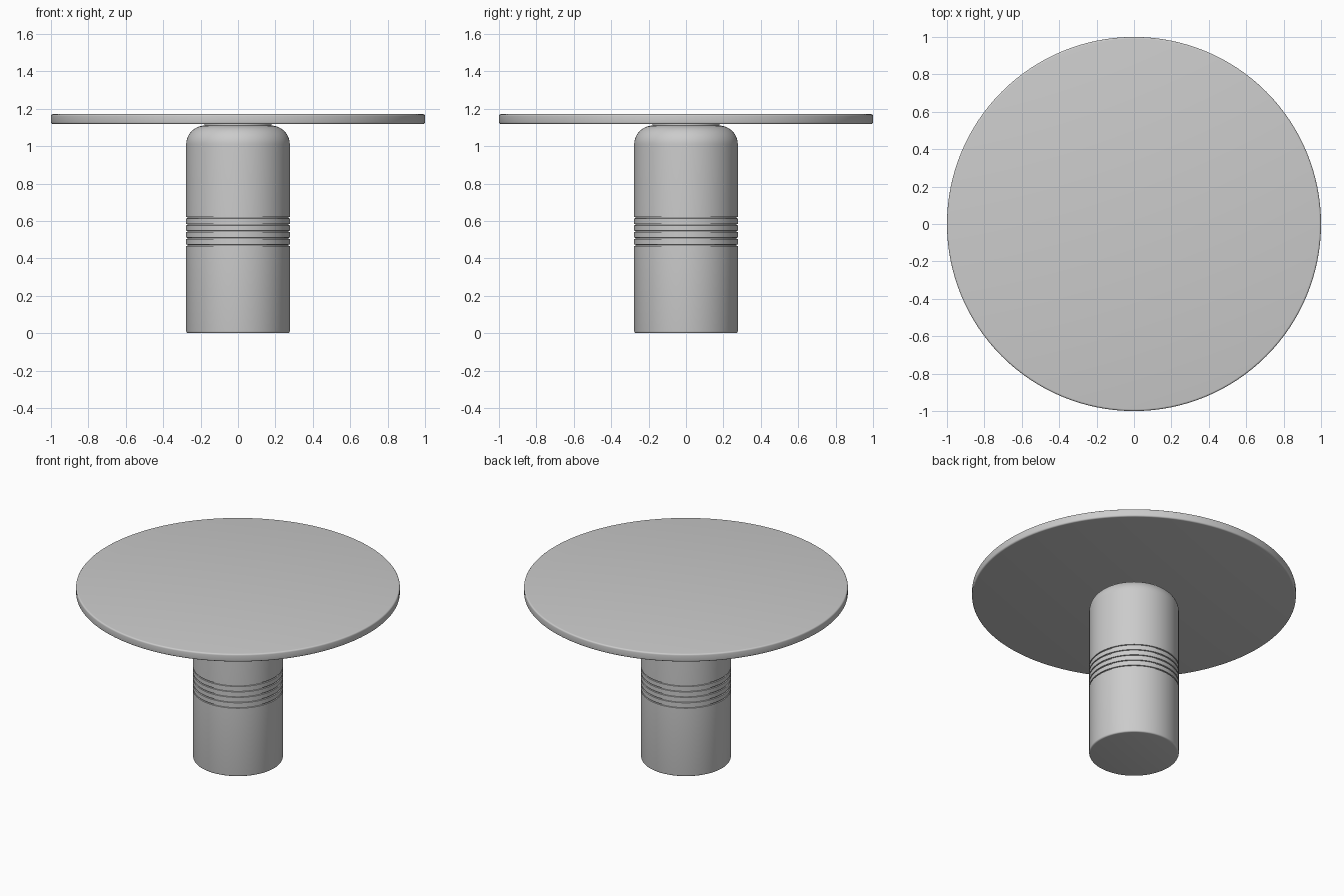
import bpy, bmesh, math

if "Cube" in bpy.data.objects:
    bpy.data.objects.remove(bpy.data.objects["Cube"])

SEGMENTS = 128


def arc(cx, cz, r, a0, a1, n):
    """Points of a circular arc in the (radius, z) plane, angles in degrees."""
    angles = [math.radians(a0 + (a1 - a0) * i / n) for i in range(n + 1)]
    return [(cx + r * math.cos(a), cz + r * math.sin(a)) for a in angles]


def lathe(name, profile):
    """Revolve a bottom-to-top (radius, z) profile and cap both ends."""
    bm = bmesh.new()
    rings = []
    for r, z in profile:
        rings.append([bm.verts.new((r * math.cos(t), r * math.sin(t), z))
                      for t in (2 * math.pi * i / SEGMENTS for i in range(SEGMENTS))])
    for low, high in zip(rings, rings[1:]):
        for i in range(SEGMENTS):
            j = (i + 1) % SEGMENTS
            bm.faces.new((low[i], low[j], high[j], high[i]))
    bm.faces.new(rings[0][::-1])
    bm.faces.new(rings[-1])
    mesh = bpy.data.meshes.new(name)
    bm.to_mesh(mesh)
    bm.free()
    obj = bpy.data.objects.new(name, mesh)
    bpy.context.collection.objects.link(obj)
    bpy.context.view_layer.objects.active = obj
    obj.select_set(True)
    bpy.ops.object.shade_smooth_by_angle(angle=math.radians(35))
    obj.select_set(False)
    return obj


# Pedestal: softened foot, five fine grooves, rounded shoulder
R, TOP, SHOULDER = 0.277, 1.11, 0.10
profile = arc(R - 0.01, 0.01, 0.01, -90, 0, 4)
for k in range(5):
    z = 0.47 + 0.037 * k
    profile += [(R, z - 0.004), (R - 0.007, z - 0.003),
                (R - 0.007, z + 0.003), (R, z + 0.004)]
profile += arc(R - SHOULDER, TOP - SHOULDER, SHOULDER, 0, 90, 14)
lathe("pedestal", profile)

# Thin mounting plate joining pedestal and top
lathe("mounting_plate", [(0.18, TOP - 0.002), (0.18, 1.12)])

# Round table top with softened rims
low, high, b = 1.118, 1.171, 0.01
lathe("table_top", arc(1 - b, low + b, b, -90, 0, 4) + arc(1 - b, high - b, b, 0, 90, 4))
